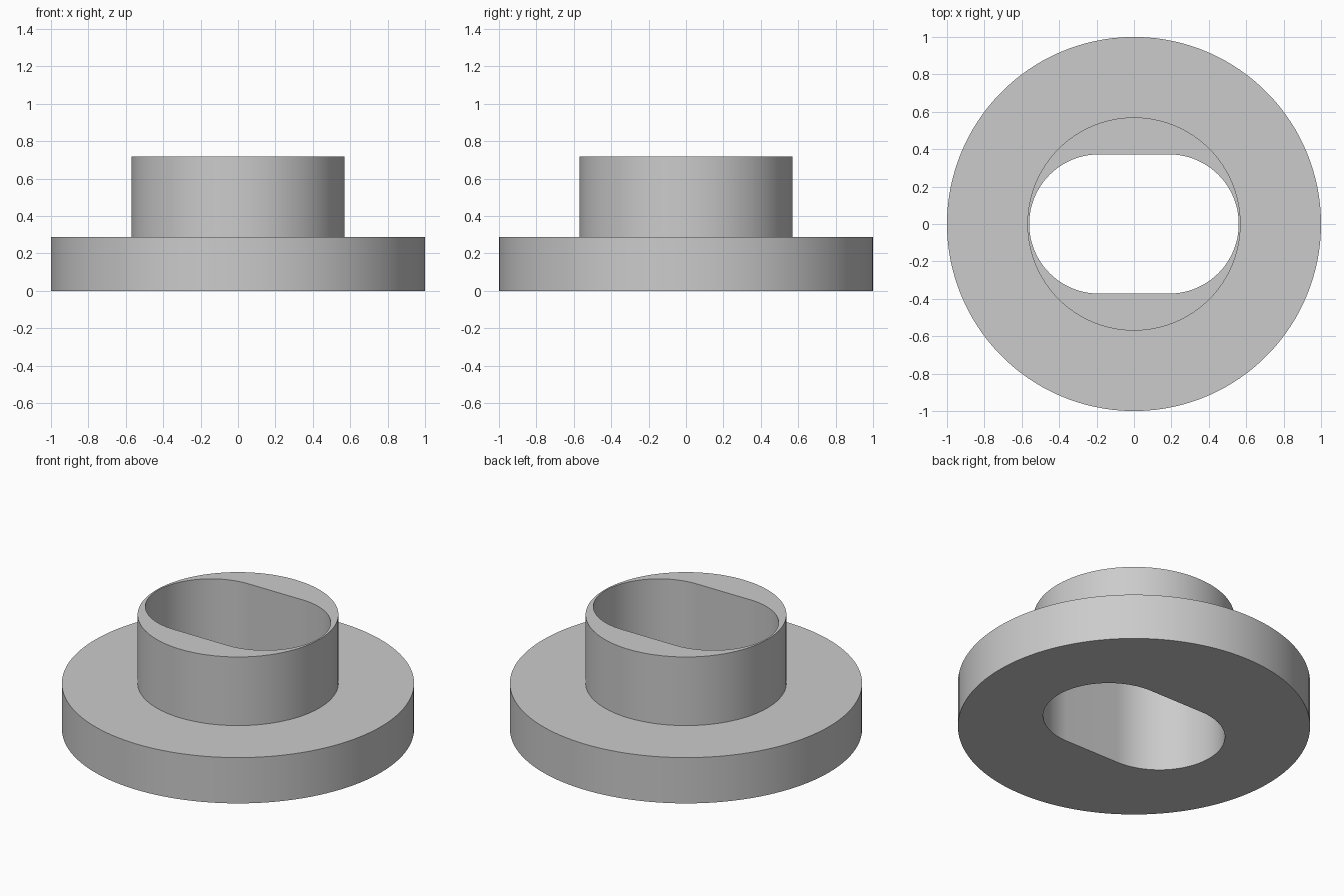
import bpy, bmesh, math

cube = bpy.data.objects.get("Cube")
if cube:
    bpy.data.objects.remove(cube, do_unlink=True)

HALF = 64                      # segments per slot end
FLANGE_R, COLLAR_R = 1.0, 0.57
FLANGE_TOP, COLLAR_TOP = 0.287, 0.717
SLOT_R, SLOT_SHIFT = 0.372, 0.188

grey = bpy.data.materials.new("plain grey")
grey.use_nodes = True
colour = (0.6, 0.6, 0.6, 1)
grey.diffuse_color = colour
grey.node_tree.nodes["Principled BSDF"].inputs["Base Color"].default_value = colour


def circle(radius):
    count = 2 * (HALF + 1)
    angles = [(i + 0.5) * math.tau / count - math.pi / 2 for i in range(count)]
    return [(radius * math.cos(a), radius * math.sin(a)) for a in angles]


def slot():
    points = []
    for side in (1, -1):
        for i in range(HALF + 1):
            a = i * math.pi / HALF - math.pi / 2
            points.append((side * (SLOT_SHIFT + SLOT_R * math.cos(a)),
                           side * SLOT_R * math.sin(a)))
    return points


# Closed section: underside, flange rim, flange top, collar wall, collar top, slot wall
sections = [(slot(), 0), (circle(FLANGE_R), 0), (circle(FLANGE_R), FLANGE_TOP),
            (circle(COLLAR_R), FLANGE_TOP), (circle(COLLAR_R), COLLAR_TOP),
            (slot(), COLLAR_TOP)]
bm = bmesh.new()
rings = [[bm.verts.new((x, y, z)) for x, y in points] for points, z in sections]
for lower, upper in zip(rings, rings[1:] + rings[:1]):
    for i in range(len(lower)):
        j = (i + 1) % len(lower)
        bm.faces.new((lower[i], lower[j], upper[j], upper[i]))
bmesh.ops.recalc_face_normals(bm, faces=bm.faces[:])

mesh = bpy.data.meshes.new("flanged_bushing")
bm.to_mesh(mesh)
bm.free()
mesh.materials.append(grey)
bushing = bpy.data.objects.new("flanged_bushing", mesh)
bpy.context.collection.objects.link(bushing)

# Smooth walls with crisp rims
bpy.ops.object.select_all(action='DESELECT')
bushing.select_set(True)
bpy.context.view_layer.objects.active = bushing
bpy.ops.object.shade_smooth_by_angle(angle=math.radians(30))
